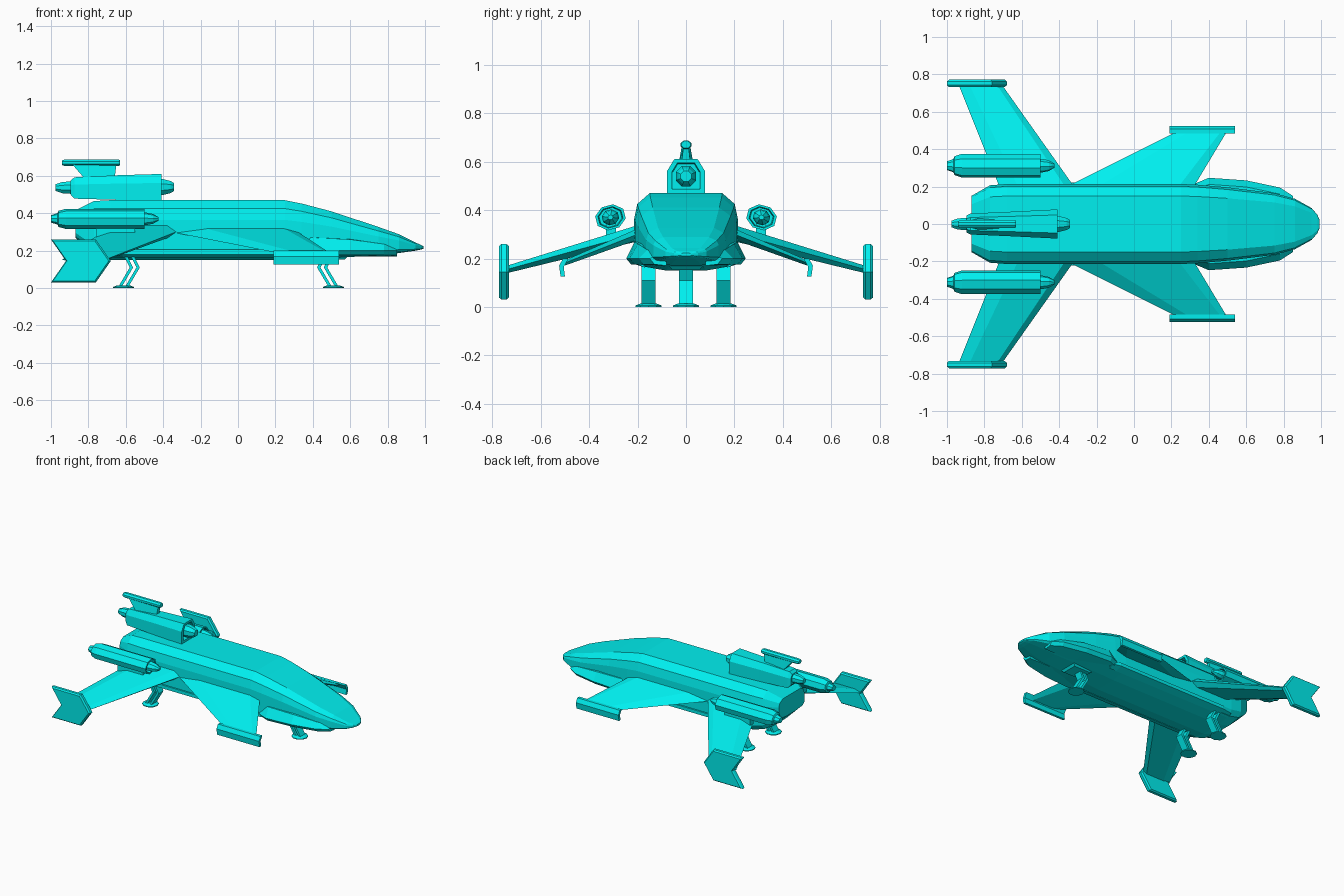
import bpy, bmesh
from math import cos, sin, pi, radians

if "Cube" in bpy.data.objects:
    bpy.data.objects.remove(bpy.data.objects["Cube"])

mat = bpy.data.materials.new("cyan_hull")
mat.diffuse_color = (0.0, 0.87, 0.87, 1)
mat.use_nodes = True
mat.node_tree.nodes["Principled BSDF"].inputs["Base Color"].default_value = mat.diffuse_color


def loft(name, sections, mirror=False):
    """Skin a list of equal-length closed sections and cap both ends."""
    bm = bmesh.new()
    rings = [[bm.verts.new(p) for p in s] for s in sections]
    n = len(rings[0])
    for a, b in zip(rings, rings[1:]):
        for i in range(n):
            j = (i + 1) % n
            bm.faces.new((a[i], a[j], b[j], b[i]))
    bm.faces.new(rings[0])
    bm.faces.new(rings[-1])
    bmesh.ops.recalc_face_normals(bm, faces=bm.faces)
    me = bpy.data.meshes.new(name)
    bm.to_mesh(me)
    bm.free()
    me.materials.append(mat)
    ob = bpy.data.objects.new(name, me)
    bpy.context.collection.objects.link(ob)
    if mirror:
        m = ob.modifiers.new("mirror", 'MIRROR')
        m.use_axis = (False, True, False)
    return ob


def prism(name, pts, y0, y1, mirror=False):
    """Extrude an x-z outline between two y positions."""
    return loft(name, [[(x, y, z) for x, z in pts] for y in (y0, y1)], mirror)


def turned(name, rings, y, z, squash=1.0, tilt=0.0, mirror=False):
    """Eight-sided turned shape along x; rings are (x, radius)."""
    t = radians(tilt)
    secs = []
    for x, r in rings:
        s = []
        for k in range(8):
            a = (k + 0.5) * pi / 4
            u, v = r * cos(a) / cos(pi / 8), squash * r * sin(a) / cos(pi / 8)
            s.append((x, y + u * cos(t) - v * sin(t), z + u * sin(t) + v * cos(t)))
        secs.append(s)
    return loft(name, secs, mirror)


def wing(name, root, tip):
    """Six-sided aerofoil; each end is (y, z, leading x, trailing x, thickness)."""
    secs = []
    for y, z, le, te, t in (root, tip):
        c, h = le - te, t / 2
        secs.append([(le, y, z), (le - .12 * c, y, z + h), (te + .25 * c, y, z + h),
                     (te, y, z), (te + .25 * c, y, z - h), (le - .12 * c, y, z - h)])
    return loft(name, secs, True)


# Fuselage: faceted hull, stations are (x, half width, top z, bottom z)
stations = [(-.87, .15, .415, .27), (-.77, .207, .465, .175), (-.68, .214, .47, .15),
            (.25, .214, .47, .15), (.34, .21, .452, .155), (.5, .196, .41, .163),
            (.75, .165, .327, .172), (.86, .135, .288, .187), (.95, .085, .243, .2),
            (.98, .05, .23, .206), (.993, .02, .222, .21)]
hull = []
for x, w, t, b in stations:
    h = t - b
    half = [(.7 * w, t), (.94 * w, t - .14 * h), (w, t - .33 * h),
            (w, b + .18 * h), (.88 * w, b + .06 * h), (.38 * w, b)]
    hull.append([(x, y, z) for y, z in half] + [(x, -y, z) for y, z in reversed(half)])
loft("fuselage", hull)

# Cheek bulges low on each side of the forward hull
cheek = []
for x, w, t in [(.3, .205, .27), (.4, .247, .28), (.6, .233, .27), (.78, .195, .245), (.85, .15, .225)]:
    cheek.append([(x, .08, t), (x, w - .035, t - .01), (x, w, .2), (x, w - .02, .176), (x, .08, .17)])
loft("cheek", cheek, True)

# Side sill along the lower hull
loft("side_sill", [[(x, .17, .21), (x, w, .205), (x, w, .18), (x, .17, .163)]
                   for x, w in ((-.68, .21), (-.6, .222), (.3, .222), (.36, .21))], True)

# Rear wings, chevron winglets, forward wings and their tip plates
wing("rear_wing", (.15, .318, -.285, -.70, .07), (.75, .152, -.71, -.94, .03))
chevron = [(-1, .26), (-.76, .26), (-.68, .145), (-.76, .03), (-1, .03), (-.92, .145)]
def inset(f):
    return [(-.84 + (x + .84) * f, .145 + (z - .145) * f) for x, z in chevron]
loft("winglet", [[(x, y, z) for x, z in inset(f)] for y, f in
                 ((.732, .93), (.742, 1), (.762, 1), (.772, .93))], True)
wing("forward_wing", (.15, .32, .29, -.46, .05), (.5, .182, .5, .24, .022))
loft("forward_tip_plate", [[(x, .485, .2), (x, .508, .2), (x, .524, .17), (x, .518, .125),
                            (x, .5, .125), (x, .505, .165)] for x in (.19, .54)], True)

# Side engines on the rear wings, with open intakes and pointed cores
turned("side_engine", [(-1, .022), (-.965, .034), (-.96, .048), (-.92, .06), (-.5, .06),
                       (-.5, .049), (-.56, .045)], .312, .37, .82, -15, True)
turned("side_engine_core", [(-.57, .034), (-.49, .034), (-.455, .027), (-.425, .01)],
       .312, .37, .9, -15, True)
prism("side_engine_pylon", [(-.76, .27), (-.55, .27), (-.55, .35), (-.76, .35)], .29, .33, True)

# Top engine with an arched shell
def arch(x, w, lo, hi):
    k = hi - lo
    half = [(w, lo), (w, lo + .66 * k), (.62 * w, hi)]
    return [(x, y, z) for y, z in half] + [(x, -y, z) for y, z in reversed(half)]
loft("top_engine", [arch(-.895, .045, .5, .575), arch(-.875, .056, .478, .592),
                    arch(-.65, .066, .472, .603), arch(-.41, .078, .468, .61),
                    arch(-.41, .058, .487, .594), arch(-.48, .055, .49, .59)])
turned("top_engine_core", [(-.5, .042), (-.4, .042), (-.36, .032), (-.343, .022)], 0, .54)
turned("top_engine_exhaust", [(-.975, .018), (-.94, .03), (-.88, .034)], 0, .537)

# Dorsal fin carrying a long bar
loft("dorsal_pylon", [[(a, -w, z), (b, -w * .6, z), (b, w * .6, z), (a, w, z)]
                      for a, b, w, z in ((-.82, -.66, .032, .585), (-.885, -.65, .018, .66))])
turned("dorsal_bar", [(-.94, .016), (-.925, .022), (-.64, .022), (-.63, .018)], 0, .67, .8)

# Landing gear: twin bent struts, pivot block and round foot
def leg(name, x, y, d, mirror):
    for k in (-.018, .018):
        cx = x + k
        pts = [(cx - .009, .2), (cx + d * .045 - .009, .11), (cx - d * .015 - .009, .008),
               (cx - d * .015 + .009, .008), (cx + d * .045 + .009, .11), (cx + .009, .2)]
        prism(name + "_strut", pts, y - .028, y + .028, mirror)
    fx, secs = x - d * .015, []
    for z, r in ((0, .056), (.006, .056), (.014, .035)):
        secs.append([(fx + r * cos(i * pi / 5), y + r * sin(i * pi / 5), z) for i in range(10)])
    loft(name + "_foot", secs, mirror)


leg("rear_leg", -.597, .155, 1, True)
leg("front_leg", .495, 0, -1, False)
loft("front_leg_bay", [[(.5 + sx * r, sy * r * .8, z) for sx, sy in ((-1, -1), (1, -1), (1, 1), (-1, 1))]
                       for r, z in ((.1, .18), (.07, .152))])
